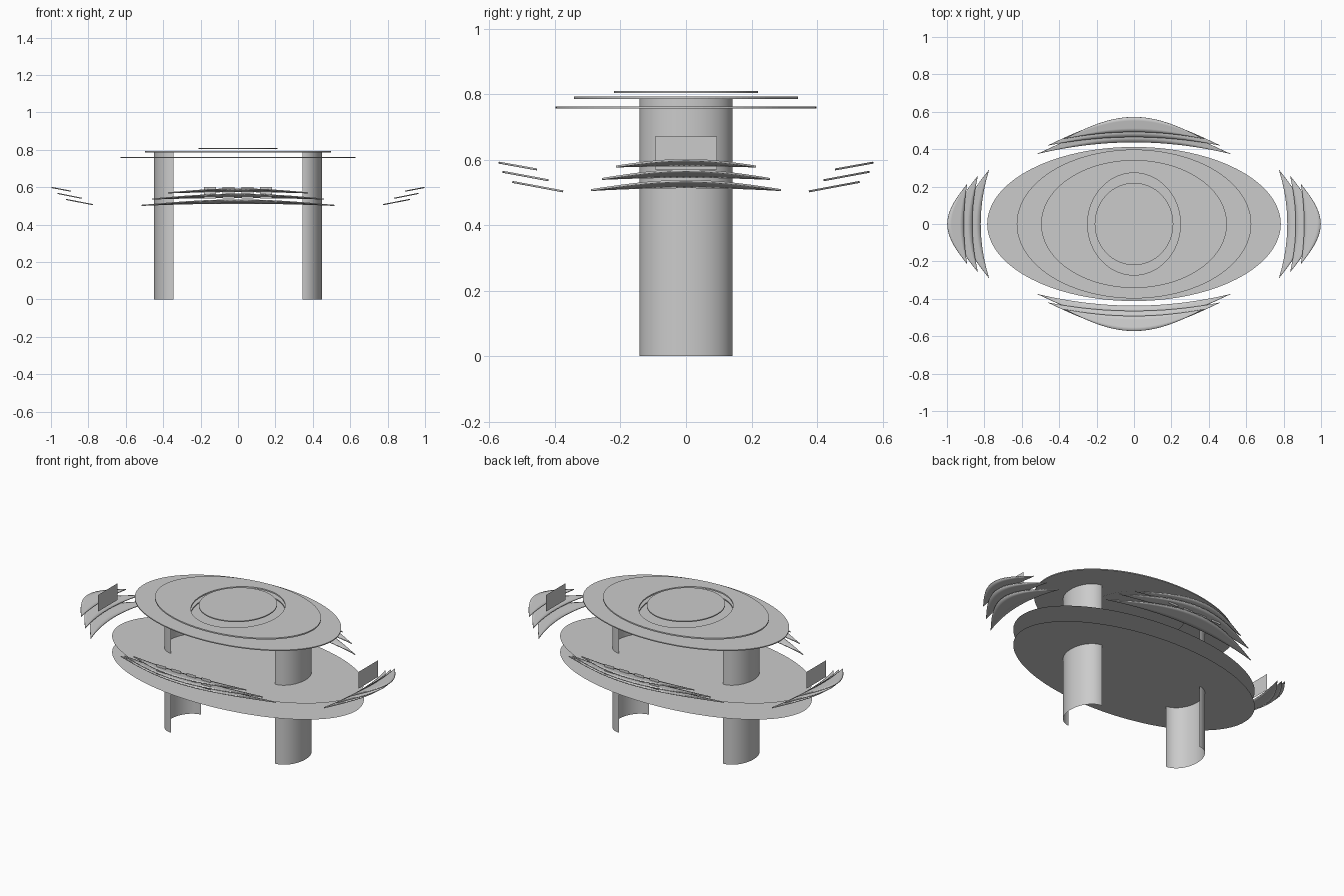
import bpy, bmesh, math
from math import sin, cos, pi

if "Cube" in bpy.data.objects:
    bpy.data.objects.remove(bpy.data.objects["Cube"])


def make(name, verts, faces, thick=0.0, smooth=False):
    me = bpy.data.meshes.new(name)
    me.from_pydata(verts, [], faces)
    bm = bmesh.new()
    bm.from_mesh(me)
    bmesh.ops.recalc_face_normals(bm, faces=bm.faces)
    bm.to_mesh(me)
    bm.free()
    ob = bpy.data.objects.new(name, me)
    bpy.context.collection.objects.link(ob)
    if thick:
        m = ob.modifiers.new("thickness", 'SOLIDIFY')
        m.thickness = thick
        m.offset = 0
    if smooth:
        bpy.ops.object.select_all(action='DESELECT')
        ob.select_set(True)
        bpy.context.view_layer.objects.active = ob
        bpy.ops.object.shade_smooth_by_angle(angle=math.radians(40))
    return ob


def ellipse(rx, ry, z, n=96):
    return [(rx * cos(2 * pi * i / n), ry * sin(2 * pi * i / n), z) for i in range(n)]


def disc(name, rx, ry, z, thick=0.0):
    v = ellipse(rx, ry, z)
    return make(name, v, [list(range(len(v)))], thick)


def ring(name, rx, ry, hx, hy, z, thick):
    a, b = ellipse(rx, ry, z), ellipse(hx, hy, z)
    n = len(a)
    faces = [(i, (i + 1) % n, n + (i + 1) % n, n + i) for i in range(n)]
    return make(name, a + b, faces, thick)


# Lower flat decks
disc("main_deck", 0.785, 0.412, 0.477)
disc("under_deck", 0.785, 0.412, 0.38)

# Roof: two plates with a central opening, floor below it and raised cap
ring("lower_roof", 0.627, 0.398, 0.248, 0.273, 0.759, 0.006)
ring("upper_roof", 0.497, 0.342, 0.248, 0.273, 0.789, 0.008)
disc("opening_floor", 0.28, 0.286, 0.75)
disc("roof_cap", 0.21, 0.22, 0.807, 0.006)


# Curved pillars bowing outward
def pillar(name, s):
    n = 24
    v = []
    for i in range(n + 1):
        a = -pi / 2 + pi * i / n
        x, y = s * (0.345 + 0.105 * cos(a)), 0.142 * sin(a)
        v += [(x, y, 0), (x, y, 0.787)]
    return make(name, v, [(2 * i, 2 * i + 2, 2 * i + 3, 2 * i + 1) for i in range(n)], 0, True)


# Crescent stand: tips close to the deck, middle rising outward
def stand(name, half, tip, inner, outer, z0, z1, place):
    n, m = 40, 4
    v = []
    for i in range(n + 1):
        t = sin(pi / 2 * (2 * i / n - 1))
        a = tip + (inner - tip) * (1 - t * t)
        b = tip + (outer - tip) * cos(pi * t / 2)
        b = max(b, a + 0.002)
        for j in range(m + 1):
            d = a + (b - a) * j / m
            v.append(place(half * t, d, z0 + (z1 - z0) * (d - tip) / (outer - tip)))
    w = m + 1
    faces = [(i * w + j, i * w + j + 1, (i + 1) * w + j + 1, (i + 1) * w + j)
             for i in range(n) for j in range(m)]
    return make(name, v, faces, 0.006, True)


def panel(name, u, half, d, z0, z1, place):
    v = [place(u - half, d, z0), place(u + half, d, z0),
         place(u + half, d, z1), place(u - half, d, z1)]
    return make(name, v, [(0, 1, 2, 3)])


LONG = [(0.515, 0.375, 0.437, 0.53, 0.503, 0.532),
        (0.46, 0.42, 0.465, 0.56, 0.537, 0.563),
        (0.375, 0.455, 0.492, 0.572, 0.57, 0.591)]
ENDS = [(0.29, 0.775, 0.82, 0.92, 0.507, 0.535),
        (0.257, 0.835, 0.865, 0.965, 0.541, 0.567),
        (0.213, 0.893, 0.91, 0.998, 0.579, 0.599)]

for s, tag in ((1, "a"), (-1, "b")):
    pillar("pillar_" + tag, s)

    def side(u, d, z, s=s):
        return (u, s * d, z)

    def end(u, d, z, s=s):
        return (s * d, u, z)

    for k in range(3):
        stand(f"side_stand_{tag}{k}", *LONG[k], side)
        stand(f"end_stand_{tag}{k}", *ENDS[k], end)
    # Upright screens
    for k in range(4):
        panel(f"side_screen_{tag}{k}", -0.15 + 0.1 * k, 0.032, 0.515, 0.54, 0.6, side)
    panel(f"end_screen_{tag}", 0, 0.094, 0.865, 0.57, 0.67, end)
